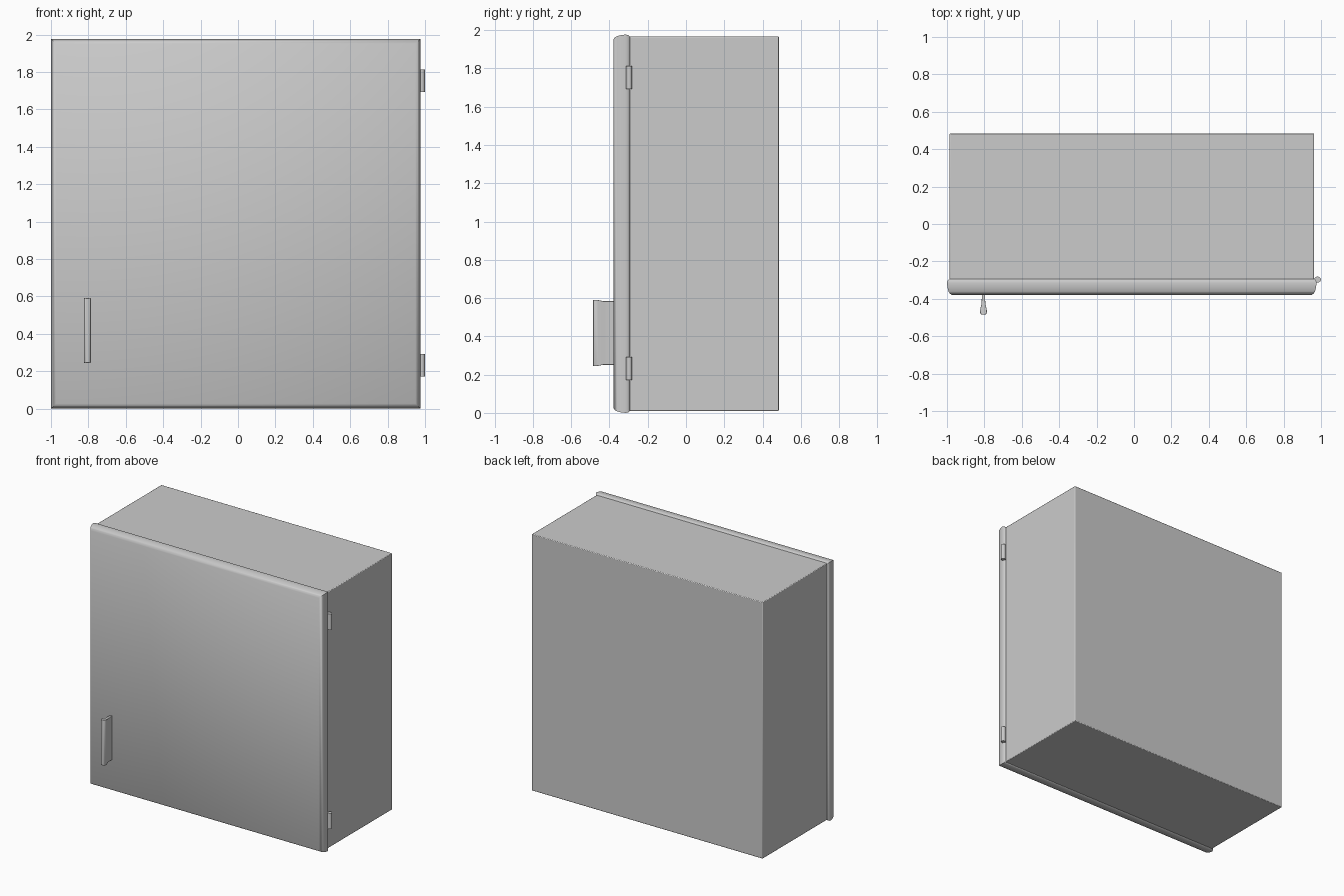
import bpy, bmesh, math

if "Cube" in bpy.data.objects:
    bpy.data.objects.remove(bpy.data.objects["Cube"])


def finish(name, bm, bevel=0.0, segments=2, angle=40):
    bmesh.ops.recalc_face_normals(bm, faces=bm.faces[:])
    mesh = bpy.data.meshes.new(name)
    bm.to_mesh(mesh)
    bm.free()
    ob = bpy.data.objects.new(name, mesh)
    bpy.context.collection.objects.link(ob)
    if bevel:
        m = ob.modifiers.new("soft_edges", 'BEVEL')
        m.width, m.segments, m.limit_method = bevel, segments, 'ANGLE'
    bpy.context.view_layer.objects.active = ob
    ob.select_set(True)
    bpy.ops.object.shade_smooth_by_angle(angle=math.radians(angle))
    ob.select_set(False)
    return ob


def loft(name, rings, **kw):
    """Capped skin over rings of points, one ring after the other."""
    bm = bmesh.new()
    loops = [[bm.verts.new(p) for p in ring] for ring in rings]
    n = len(loops[0])
    for a, b in zip(loops, loops[1:]):
        for i in range(n):
            j = (i + 1) % n
            bm.faces.new((a[i], a[j], b[j], b[i]))
    bm.faces.new(loops[0])
    bm.faces.new(loops[-1])
    return finish(name, bm, **kw)


def frame(x0, x1, z0, z1, y):
    return [(x0, y, z0), (x1, y, z0), (x1, y, z1), (x0, y, z1)]


# Cabinet box
loft("cabinet_body", [frame(-0.986, 0.963, 0.01, 1.967, y) for y in (-0.30, 0.485)],
     bevel=0.005)

# Door: rounded pillow rim, (inset, y) from seam to front
door_profile = [(0.013, -0.292), (0.003, -0.302), (0.0, -0.315), (0.003, -0.34),
                (0.008, -0.36), (0.015, -0.372), (0.027, -0.38)]
loft("door", [frame(-1.0 + d, 0.976 - d, d, 1.977 - d, y) for d, y in door_profile],
     angle=60)

# Handle: thin stem flaring to a rounded grip
half = [(0.009, -0.375), (0.009, -0.40), (0.011, -0.43), (0.018, -0.46),
        (0.018, -0.475), (0.012, -0.485)]
outline = half + [(-w, y) for w, y in reversed(half)]


def handle_ring(z, side):
    return [(-0.805 + w, y, z + side * (0.006 if y < -0.445 else 0)) for w, y in outline]


loft("handle", [handle_ring(0.25, -1), handle_ring(0.585, 1)], bevel=0.003)

# Hinge barrels on the right side
for label, z in (("lower", 0.232), ("upper", 1.752)):
    rings = [[(0.981 + 0.019 * math.cos(a * math.tau / 12),
               -0.297 + 0.016 * math.sin(a * math.tau / 12), z + dz) for a in range(12)]
             for dz in (-0.06, 0.06)]
    loft(label + "_hinge", rings)
